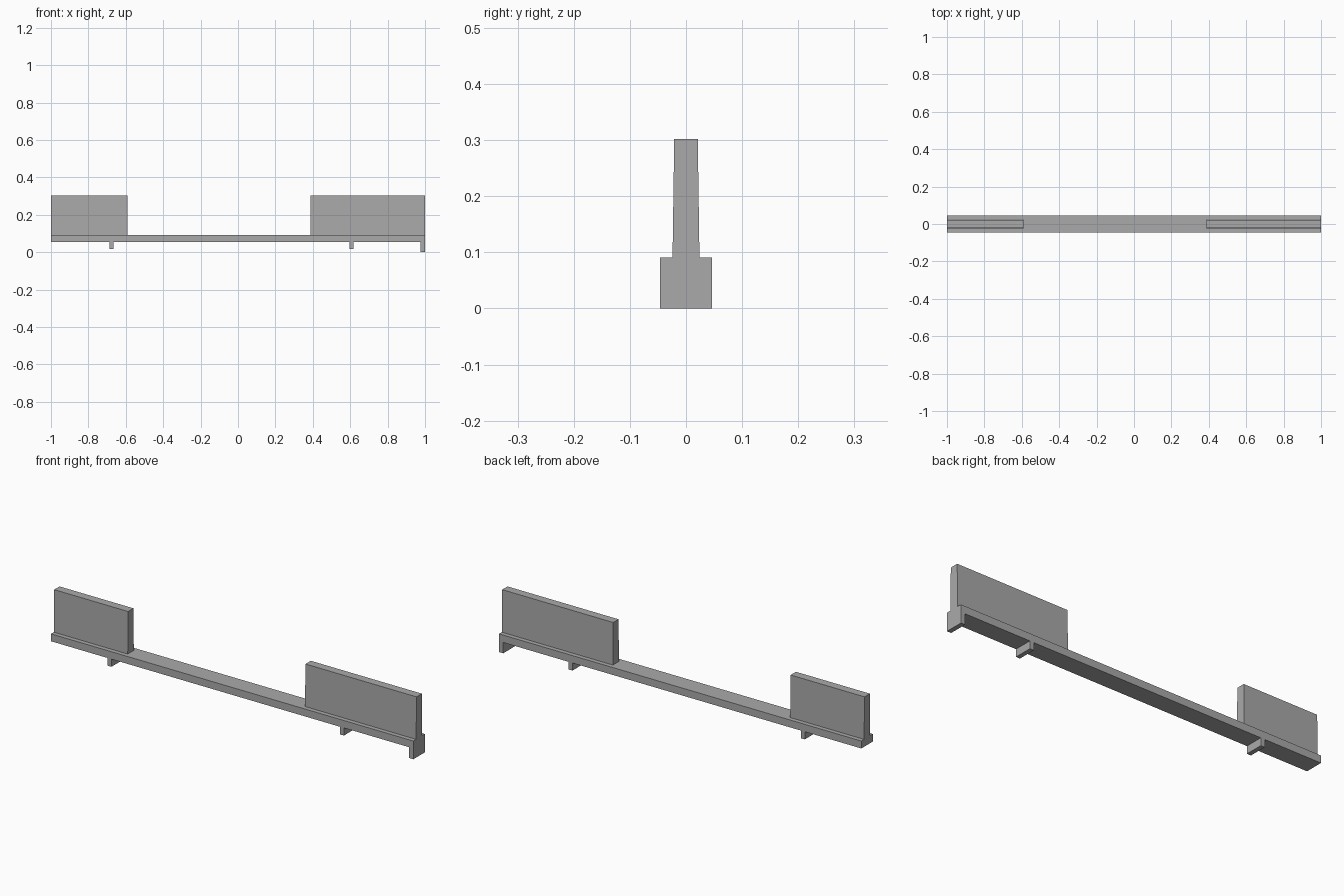
import bpy
import bmesh

cube = bpy.data.objects.get("Cube")
if cube:
    bpy.data.objects.remove(cube, do_unlink=True)

# Single plain grey
grey = bpy.data.materials.new("plain grey")
grey.use_nodes = True
colour = (0.4, 0.4, 0.4, 1)
grey.diffuse_color = colour
grey.node_tree.nodes["Principled BSDF"].inputs["Base Color"].default_value = colour

HALF_DEPTH = 0.046
BEAM_BOTTOM, BEAM_TOP = 0.054, 0.091


def block(name, x0, x1, z0, z1, depth_bottom=HALF_DEPTH, depth_top=HALF_DEPTH):
    """Box along x whose half depth may taper from bottom to top."""
    bm = bmesh.new()
    bmesh.ops.create_cube(bm, size=2)
    for v in bm.verts:
        upper = v.co.z > 0
        v.co.x = x1 if v.co.x > 0 else x0
        v.co.y *= depth_top if upper else depth_bottom
        v.co.z = z1 if upper else z0
    mesh = bpy.data.meshes.new(name)
    bm.to_mesh(mesh)
    bm.free()
    mesh.materials.append(grey)
    obj = bpy.data.objects.new(name, mesh)
    bpy.context.collection.objects.link(obj)
    return obj


# Long base beam
block("base_beam", -1, 1, BEAM_BOTTOM, BEAM_TOP)

# Upright panels, slightly thinner at the top
for name, x0, x1 in (("right_panel", -1, -0.592), ("left_panel", 0.387, 1)):
    block(name, x0, x1, BEAM_TOP, 0.302, 0.024, 0.021)

# Cross feet under the beam, the end one longer
for name, x0, x1, z0 in (("right_foot", -0.688, -0.666, 0.016),
                         ("left_foot", 0.595, 0.617, 0.016),
                         ("end_foot", 0.977, 1, 0)):
    block(name, x0, x1, z0, BEAM_BOTTOM)
